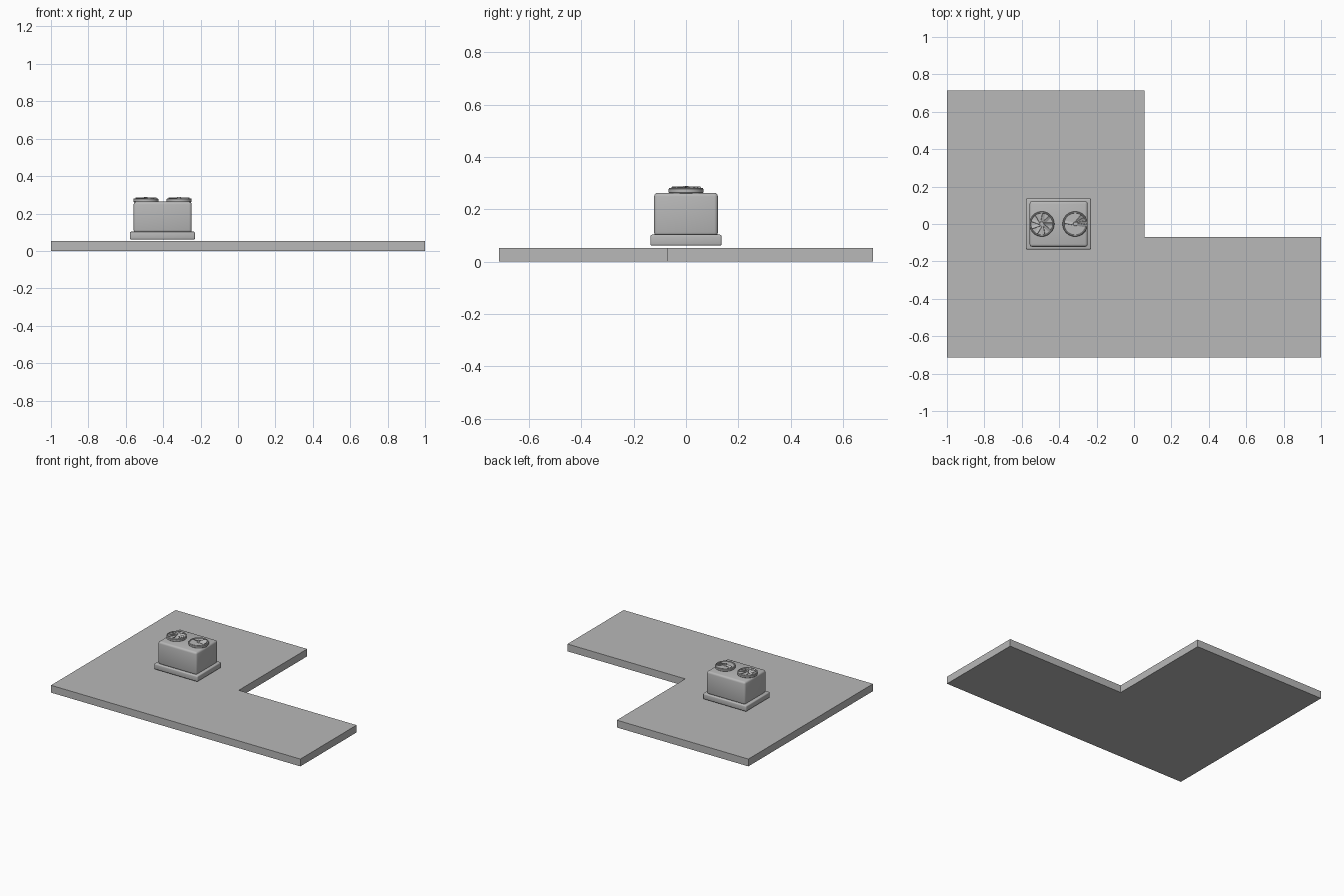
import bpy, bmesh, math
from mathutils import Matrix, Vector

if "Cube" in bpy.data.objects:
    bpy.data.objects.remove(bpy.data.objects["Cube"])

grey = bpy.data.materials.new("plain_grey")
grey.diffuse_color = (0.48, 0.48, 0.48, 1)
grey.use_nodes = True
grey.node_tree.nodes["Principled BSDF"].inputs["Base Color"].default_value = grey.diffuse_color


def finish(name, bm, smooth=False):
    bmesh.ops.recalc_face_normals(bm, faces=bm.faces)
    mesh = bpy.data.meshes.new(name)
    bm.to_mesh(mesh)
    bm.free()
    mesh.materials.append(grey)
    ob = bpy.data.objects.new(name, mesh)
    bpy.context.collection.objects.link(ob)
    if smooth:
        bpy.ops.object.select_all(action='DESELECT')
        ob.select_set(True)
        bpy.context.view_layer.objects.active = ob
        bpy.ops.object.shade_smooth_by_angle(angle=math.radians(35))
    return ob


def add_box(bm, lo, hi, spin=None):
    lo, hi = Vector(lo), Vector(hi)
    m = Matrix.Translation((lo + hi) / 2) @ Matrix.Diagonal((*(hi - lo), 1))
    bmesh.ops.create_cube(bm, size=1, matrix=(spin @ m) if spin else m)


def box(name, lo, hi, bevel=0):
    bm = bmesh.new()
    add_box(bm, lo, hi)
    if bevel:
        bmesh.ops.bevel(bm, geom=bm.edges[:], offset=bevel, segments=3,
                        profile=0.5, affect='EDGES')
    return finish(name, bm, bevel > 0)


def lathe(bm, profile, steps=40):
    # closed or axis-ended profile of (radius, height) points
    verts = [bm.verts.new((r, 0, z)) for r, z in profile]
    edges = [bm.edges.new(p) for p in zip(verts, verts[1:])]
    bmesh.ops.spin(bm, geom=verts + edges, cent=(0, 0, 0), axis=(0, 0, 1),
                   angle=math.tau, steps=steps, use_duplicate=False)
    bmesh.ops.remove_doubles(bm, verts=bm.verts, dist=1e-5)


def fan(name, x, blade_angles):
    # rounded housing ring around a shallow dish
    bm = bmesh.new()
    lathe(bm, [(0, 0.260), (0.063, 0.260), (0.067, 0.265), (0.067, 0.277),
               (0.064, 0.281), (0.060, 0.281), (0.058, 0.277), (0, 0.277)])
    # hub
    bmesh.ops.create_cone(bm, cap_ends=True, segments=20, radius1=0.012,
                          radius2=0.010, depth=0.014,
                          matrix=Matrix.Translation((0, 0, 0.282)))
    # pitched blades
    for a in blade_angles:
        spin = (Matrix.Rotation(math.radians(a), 4, 'Z')
                @ Matrix.Translation((0, 0, 0.282))
                @ Matrix.Rotation(math.radians(25), 4, 'X'))
        add_box(bm, (0.006, -0.008, -0.0015), (0.056, 0.008, 0.0015), spin)
    bmesh.ops.translate(bm, verts=bm.verts, vec=(x, 0, 0))
    return finish(name, bm, True)


# L-shaped roof made of two slabs
box("large_roof_slab", (-1, -0.714, 0), (0.055, 0.714, 0.053))
box("small_roof_slab", (0.055, -0.714, 0), (1, -0.07, 0.053))

# rooftop cooling unit
box("unit_plinth", (-0.578, -0.136, 0.061), (-0.230, 0.136, 0.103), 0.007)
box("unit_body", (-0.558, -0.122, 0.098), (-0.248, 0.122, 0.263), 0.014)
fan("left_fan", -0.493, [k * 40 for k in range(9)])
fan("right_fan", -0.315, [-10, 10, 30, 50, 170])
